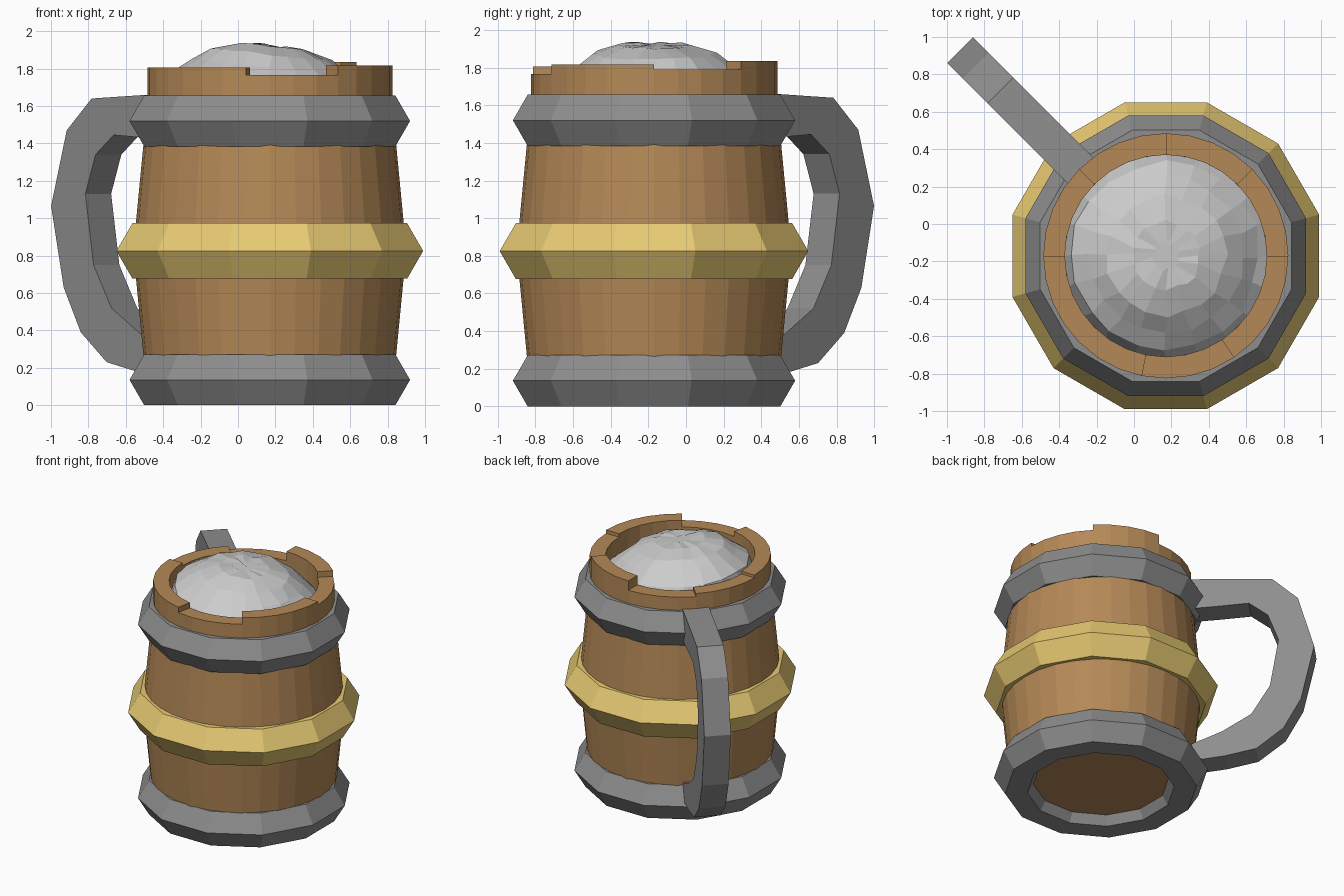
import bpy, bmesh, math, random
from mathutils import Vector

if "Cube" in bpy.data.objects:
    bpy.data.objects.remove(bpy.data.objects["Cube"])

random.seed(4)
CX, CY = 0.17, -0.17          # mug axis


def mat(name, rgb):
    m = bpy.data.materials.new(name)
    m.diffuse_color = (*rgb, 1)
    m.use_nodes = True
    m.node_tree.nodes["Principled BSDF"].inputs["Base Color"].default_value = m.diffuse_color
    return m


WOOD = mat("wood", (0.46, 0.25, 0.095))
GOLD = mat("gold", (0.80, 0.59, 0.17))
STEEL = mat("steel", (0.27, 0.27, 0.27))
FOAM = mat("foam", (0.8, 0.8, 0.8))


def finish(name, bm, material):
    bmesh.ops.recalc_face_normals(bm, faces=bm.faces)
    me = bpy.data.meshes.new(name)
    bm.to_mesh(me)
    bm.free()
    ob = bpy.data.objects.new(name, me)
    ob.location = (CX, CY, 0)
    bpy.context.collection.objects.link(ob)
    me.materials.append(material)
    return ob


def polar(r, deg, z):
    a = math.radians(deg)
    return Vector((r * math.cos(a), r * math.sin(a), z))


def sweep(name, profile, angles, material, closed_profile, full, jitter=None):
    """Revolve an (r, z) profile through the given angles."""
    bm = bmesh.new()
    cols = []
    for a in angles:
        col = []
        for r, z in profile:
            p = polar(r, a, z)
            col.append(bm.verts.new(jitter(p) if jitter else p))
        cols.append(col)
    n, m = len(cols), len(profile)
    for i in range(n if full else n - 1):
        a, b = cols[i], cols[(i + 1) % n]
        for j in range(m if closed_profile else m - 1):
            k = (j + 1) % m
            bm.faces.new((a[j], b[j], b[k], a[k]))
    if full and not closed_profile:      # cap both ends
        bm.faces.new([c[0] for c in cols])
        bm.faces.new([c[-1] for c in cols])
    if not full:
        bm.faces.new(cols[0])
        bm.faces.new(cols[-1])
    return finish(name, bm, material)


# Bands: twelve-sided rings with hexagonal section
def band(name, z, outer, minor, material):
    k = 1 / math.cos(math.radians(15))
    prof = [((outer - minor + minor * math.cos(math.radians(60 * i))) * k,
             z + minor * math.sin(math.radians(60 * i))) for i in range(6)]
    sweep(name, prof, [15 + 30 * i for i in range(12)], material, True, True)


band("bottom_band", 0.136, 0.75, 0.157, STEEL)
band("top_band", 1.52, 0.75, 0.157, STEEL)
band("middle_band", 0.825, 0.82, 0.171, GOLD)

# Wooden barrel
STEP = 11.25
sweep("barrel", [(0.655, 0.07), (0.676, 0.27), (0.73, 0.83), (0.676, 1.39), (0.655, 1.62)],
      [STEP * i for i in range(32)], WOOD, False, True)

# Stepped rim: (start step, end step, top height)
for i, (s, e, top) in enumerate([(0, 4, 1.79), (4, 8, 1.835), (8, 12, 1.76), (12, 16, 1.785),
                                 (16, 23, 1.807), (23, 27, 1.765), (27, 32, 1.817)]):
    sweep(f"rim_{i + 1}", [(0.54, 1.6), (0.655, 1.6), (0.655, top), (0.54, top)],
          [STEP * k for k in range(s, e + 1)], WOOD, True, False)


# Lumpy foam, leaning towards the left
def lump(p):
    r = math.hypot(p.x, p.y)
    if r < 0.52:
        p = p + Vector([random.uniform(-0.015, 0.015) for _ in range(2)] + [random.uniform(-0.008, 0.008)])
        p.z -= 0.1 * p.x
    return p


sweep("foam", [(0.545, 1.66), (0.5, 1.74), (0.42, 1.81), (0.32, 1.875), (0.18, 1.918), (0.07, 1.925)],
      [18 * i for i in range(20)], FOAM, False, True, lump)

# Handle: flat loop in the 135 degree plane, outer and inner (r, z) outlines
outer = [(0.64, 1.665), (0.83, 1.66), (1.25, 1.64), (1.438, 1.47), (1.556, 1.065), (1.461, 0.63),
         (1.332, 0.39), (1.136, 0.23), (0.909, 0.18), (0.66, 0.15)]
inner = [(0.64, 1.42), (0.85, 1.43), (1.083, 1.445), (1.22, 1.34), (1.297, 1.13), (1.235, 0.75),
         (1.10, 0.52), (0.887, 0.385), (0.76, 0.33), (0.66, 0.29)]
bm = bmesh.new()
side = polar(0.0975, 45, 0)
loops = [[bm.verts.new(polar(r, 135, z) + s * side) for r, z in path]
         for path, s in ((outer, 1), (outer, -1), (inner, -1), (inner, 1))]
for i in range(len(outer) - 1):
    for j in range(4):
        a, b = loops[j], loops[(j + 1) % 4]
        bm.faces.new((a[i], b[i], b[i + 1], a[i + 1]))
for i in (0, -1):
    bm.faces.new([l[i] for l in loops])
finish("handle", bm, STEEL)
